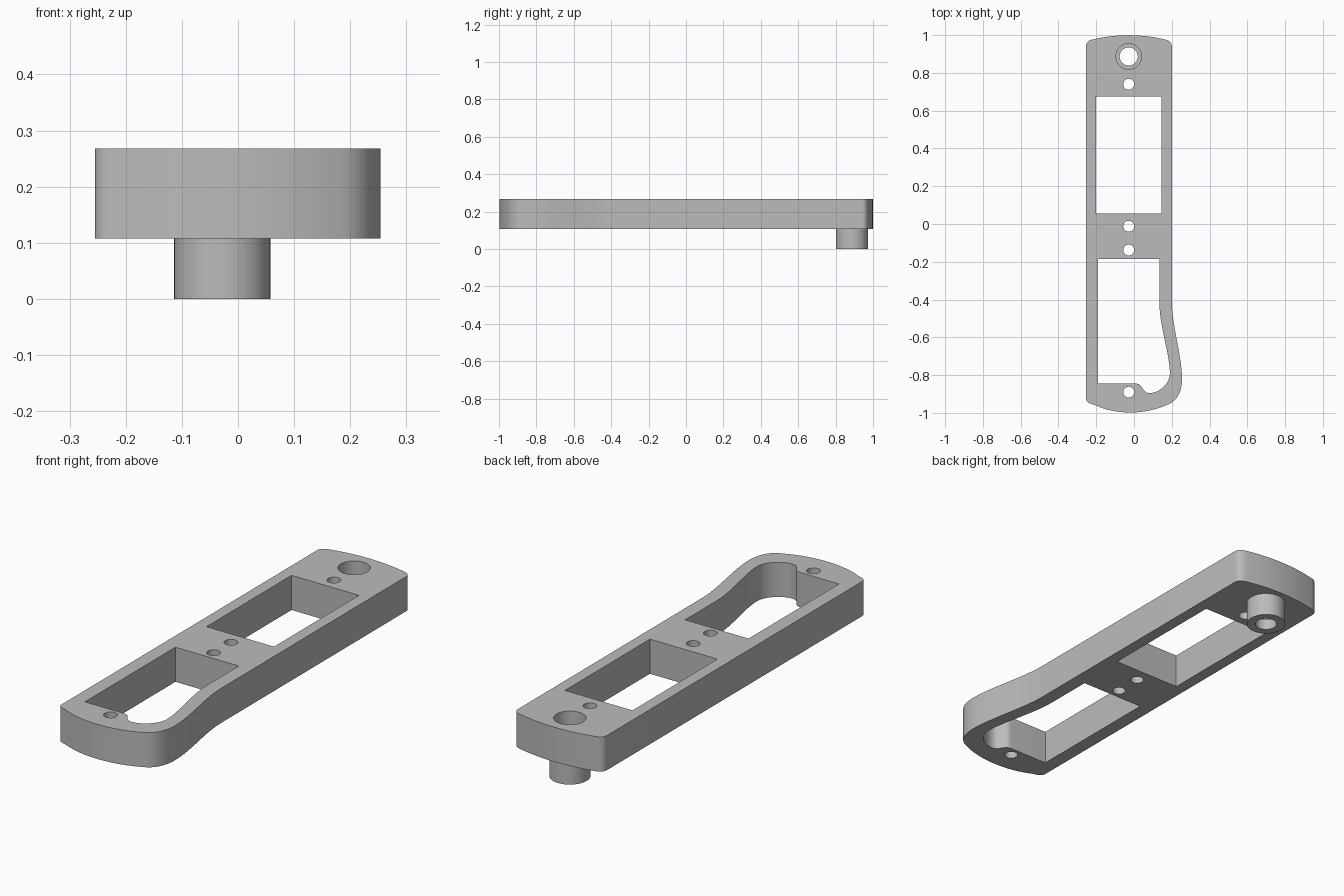
import bpy, bmesh, math
from mathutils import Vector
from mathutils.geometry import interpolate_bezier

cube = bpy.data.objects.get("Cube")
if cube:
    bpy.data.objects.remove(cube, do_unlink=True)

Z_LOW, Z_TOP = 0.108, 0.268
AXIS_X, BOSS_Y = -0.028, 0.887

grey = bpy.data.materials.new("plain_grey")
grey.use_nodes = True
colour = (0.5, 0.5, 0.5, 1)
grey.diffuse_color = colour
grey.node_tree.nodes["Principled BSDF"].inputs["Base Color"].default_value = colour


def path(start, *steps):
    """Closed outline: a step is a point (line) or two handles and an end (curve)."""
    pts = [Vector(start)]
    for s in steps:
        if isinstance(s[0], tuple):
            c1, c2, end = (Vector(p) for p in s)
            pts += interpolate_bezier(pts[-1], c1, c2, end, 13)[1:]
        else:
            pts.append(Vector(s))
    if (pts[0] - pts[-1]).length < 1e-4:
        pts.pop()
    return pts


def circle(x, y, r, n=40):
    return [Vector((x + r * math.cos(math.tau * i / n),
                    y + r * math.sin(math.tau * i / n))) for i in range(n)]


def finish(obj):
    bpy.ops.object.select_all(action='DESELECT')
    obj.select_set(True)
    bpy.context.view_layer.objects.active = obj
    bpy.ops.object.shade_smooth_by_angle(angle=math.radians(30))


# Outer outline with bowed ends and a bulge at the front left
outer = path(
    (-0.255, -0.92), (-0.255, 0.94),
    ((-0.255, 0.965), (-0.235, 0.975), (-0.205, 0.98)),
    ((-0.09, 1.006), (0.035, 1.006), (0.15, 0.98)),
    ((0.18, 0.975), (0.2, 0.965), (0.2, 0.94)),
    (0.2, -0.41),
    ((0.2, -0.53), (0.254, -0.70), (0.254, -0.82)),
    ((0.254, -0.88), (0.235, -0.935), (0.18, -0.955)),
    ((0.06, -1.012), (-0.1, -1.012), (-0.21, -0.957)),
    ((-0.235, -0.95), (-0.255, -0.945), (-0.255, -0.92)))

# Openings
back_window = path((-0.2, 0.056), (0.145, 0.056), (0.145, 0.676), (-0.2, 0.676))
front_window = path(
    (-0.19, -0.185), (0.134, -0.185), (0.134, -0.41),
    ((0.134, -0.54), (0.19, -0.69), (0.19, -0.79)),
    ((0.19, -0.845), (0.135, -0.895), (0.083, -0.895)),
    ((0.04, -0.895), (0.05, -0.845), (0.01, -0.845)),
    (-0.19, -0.845))
screw_holes = [circle(AXIS_X, y, 0.029, 24) for y in (0.74, -0.012, -0.138, -0.89)]
bore = circle(AXIS_X, BOSS_Y, 0.068)

# Plate: filled flat curve given thickness
curve = bpy.data.curves.new("plate", 'CURVE')
curve.dimensions = '2D'
curve.fill_mode = 'BOTH'
curve.extrude = (Z_TOP - Z_LOW) / 2
for pts in [outer, back_window, front_window, bore] + screw_holes:
    spline = curve.splines.new('POLY')
    spline.points.add(len(pts) - 1)
    for p, co in zip(spline.points, pts):
        p.co = (co.x, co.y, 0, 1)
    spline.use_cyclic_u = True
plate = bpy.data.objects.new("plate", curve)
plate.location.z = (Z_LOW + Z_TOP) / 2
bpy.context.collection.objects.link(plate)
bpy.ops.object.select_all(action='DESELECT')
plate.select_set(True)
bpy.context.view_layer.objects.active = plate
bpy.ops.object.convert(target='MESH')
plate = bpy.context.object
bm = bmesh.new()
bm.from_mesh(plate.data)
bmesh.ops.remove_doubles(bm, verts=bm.verts, dist=1e-5)
bmesh.ops.recalc_face_normals(bm, faces=bm.faces)
bm.to_mesh(plate.data)
bm.free()
plate.data.materials.clear()
plate.data.materials.append(grey)
finish(plate)

# Hollow boss under the back end, with a stepped bore
profile = [(0.048, 0), (0.086, 0), (0.086, Z_LOW), (0.068, Z_LOW),
           (0.068, 0.05), (0.048, 0.05)]
bm = bmesh.new()
rings = [[bm.verts.new((c.x, c.y, z)) for c in circle(0, 0, r)] for r, z in profile]
for a, b in zip(rings, rings[1:] + rings[:1]):
    for i in range(len(a)):
        j = (i + 1) % len(a)
        bm.faces.new((a[i], a[j], b[j], b[i]))
bmesh.ops.recalc_face_normals(bm, faces=bm.faces)
mesh = bpy.data.meshes.new("boss")
bm.to_mesh(mesh)
bm.free()
mesh.materials.append(grey)
boss = bpy.data.objects.new("boss", mesh)
boss.location = (AXIS_X, BOSS_Y, 0)
bpy.context.collection.objects.link(boss)
finish(boss)
